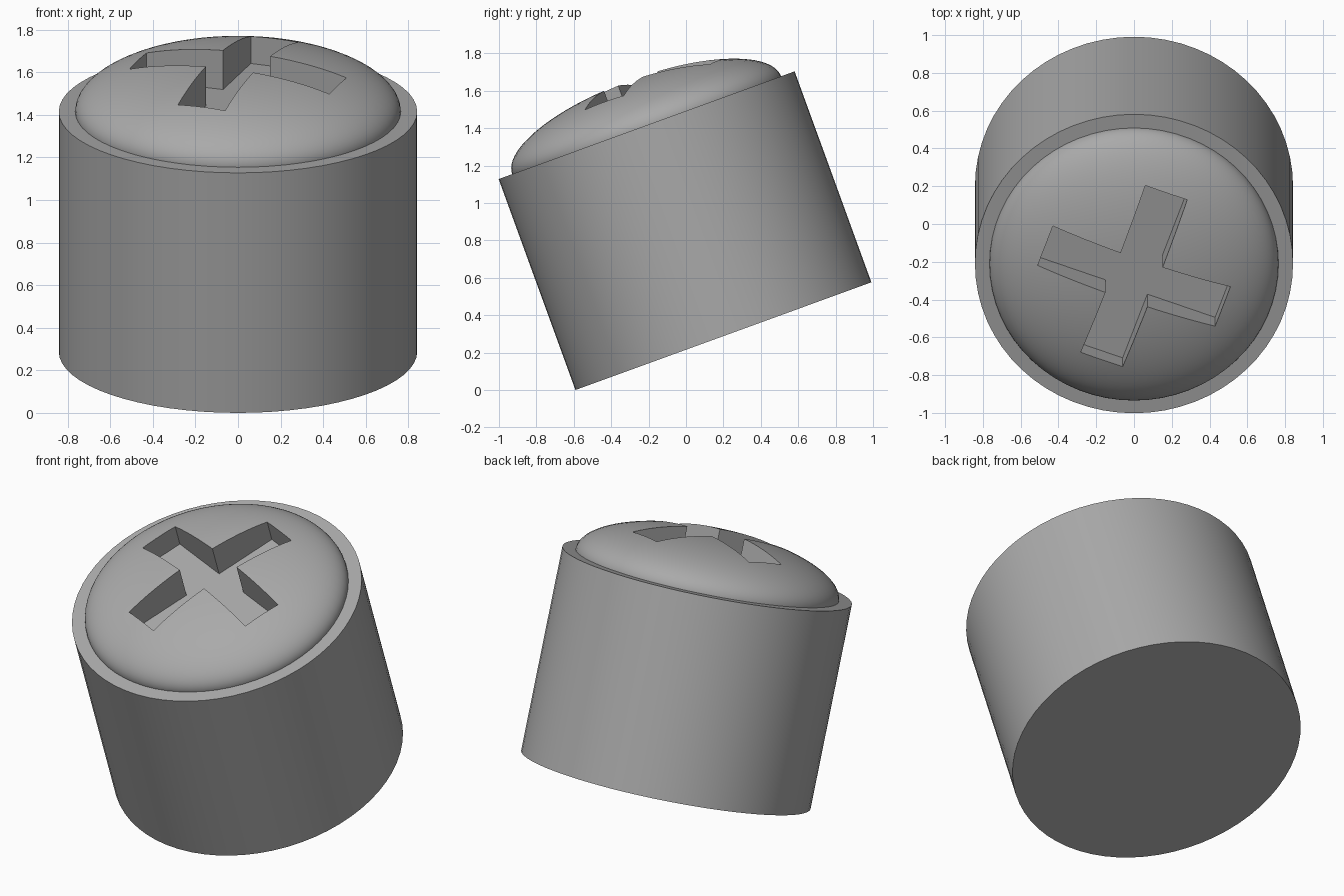
import bpy
from math import radians
from mathutils import Matrix

cube = bpy.data.objects.get("Cube")
if cube:
    bpy.data.objects.remove(cube)

RADIUS, HEIGHT = 0.842, 1.2
DOME_RADIUS, DOME_HEIGHT = 0.765, 0.257
SLOT_LENGTH, SLOT_WIDTH, SLOT_FLOOR = 1.0, 0.236, 0.055

grey = bpy.data.materials.new("plain grey")
grey.use_nodes = True
colour = (0.4, 0.4, 0.4, 1)
grey.diffuse_color = colour
grey.node_tree.nodes["Principled BSDF"].inputs["Base Color"].default_value = colour

# The whole part leans towards the front
lean = Matrix.Translation((0, 0.2, 0.288)) @ Matrix.Rotation(radians(20), 4, "X")


def finish(name, local):
    """Name the active object, bake its size and place it on the leaning axis."""
    obj = bpy.context.object
    obj.name = name
    obj.data.transform(local)
    obj.matrix_world = lean
    obj.data.materials.append(grey)
    return obj


# Cylindrical body
bpy.ops.mesh.primitive_cylinder_add(vertices=64, radius=RADIUS, depth=HEIGHT)
body = finish("body", Matrix.Translation((0, 0, HEIGHT / 2)))
bpy.ops.object.shade_smooth_by_angle(angle=radians(30))

# Domed cap, its lower half sunk into the body
bpy.ops.mesh.primitive_uv_sphere_add(segments=64, ring_count=48, radius=1)
dome = finish("dome", Matrix.Translation((0, 0, HEIGHT))
              @ Matrix.Diagonal((DOME_RADIUS, DOME_RADIUS, DOME_HEIGHT, 1)))

# Cross-shaped slot, cut by two crossing bars
for i in range(2):
    bpy.ops.mesh.primitive_cube_add(size=1)
    bar = finish(f"slot_cutter_{i + 1}",
                 Matrix.Translation((0, 0, HEIGHT + SLOT_FLOOR + 0.25))
                 @ Matrix.Rotation(radians(-20 + 90 * i), 4, "Z")
                 @ Matrix.Diagonal((SLOT_WIDTH, SLOT_LENGTH, 0.5, 1)))
    bar.hide_render = True
    bar.hide_set(True)
    cut = dome.modifiers.new("slot", "BOOLEAN")
    cut.operation = "DIFFERENCE"
    cut.solver = "EXACT"
    cut.object = bar

# Apply the cuts, then smooth the dome while keeping the slot edges sharp
bpy.ops.object.select_all(action="DESELECT")
dome.select_set(True)
bpy.context.view_layer.objects.active = dome
for name in [m.name for m in dome.modifiers]:
    bpy.ops.object.modifier_apply(modifier=name)
bpy.ops.object.shade_smooth_by_angle(angle=radians(30))
for obj in [o for o in bpy.data.objects if o.name.startswith("slot_cutter")]:
    bpy.data.objects.remove(obj)
